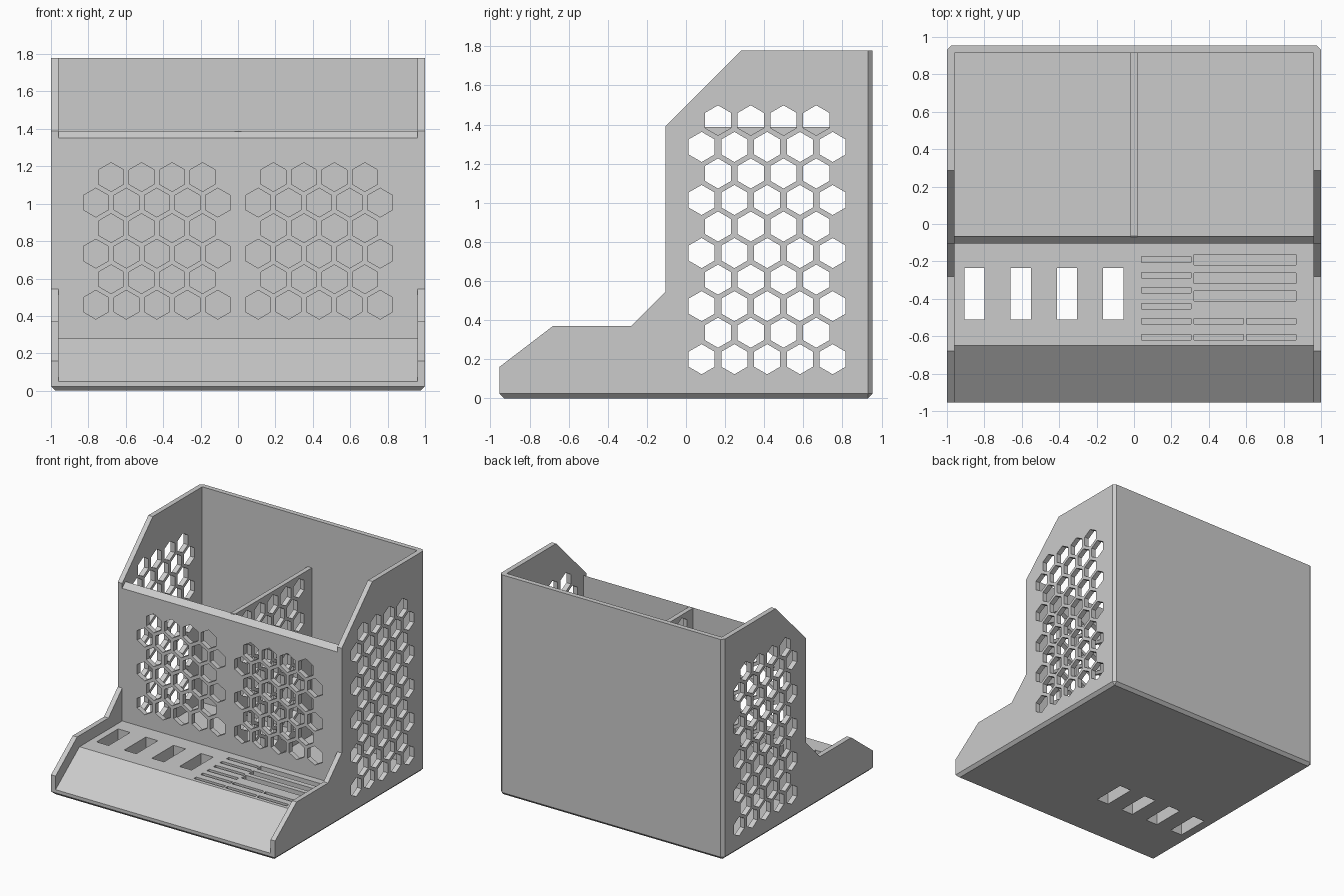
import bpy, bmesh, math

if "Cube" in bpy.data.objects:
    bpy.data.objects.remove(bpy.data.objects["Cube"], do_unlink=True)

grey = bpy.data.materials.new("light_grey_plastic")
grey.use_nodes = True
grey.diffuse_color = (0.6, 0.6, 0.6, 1)
grey.node_tree.nodes["Principled BSDF"].inputs["Base Color"].default_value = (0.6, 0.6, 0.6, 1)

OUT, WALL, DEPTH, TOP = 1.0, 0.04, 0.955, 1.78
INNER = OUT - WALL
PANEL_FRONT, PANEL_BACK, PANEL_TOP = -0.105, -0.065, 1.39
FLOOR = 0.04
HEX_R = 0.077


def add_prism(bm, pts, axis, lo, hi, rim=None):
    """Extrude an outline along an axis; rim keeps only a thin border."""
    place = {"x": lambda p: (lo, p[0], p[1]),
             "y": lambda p: (p[0], lo, p[1]),
             "z": lambda p: (p[0], p[1], lo)}[axis]
    face = bm.faces.new([bm.verts.new(place(p)) for p in pts])
    faces = [face]
    if rim:
        faces = bmesh.ops.inset_region(bm, faces=[face], thickness=rim)["faces"]
        bmesh.ops.delete(bm, geom=[face], context="FACES")
    grown = bmesh.ops.extrude_face_region(bm, geom=faces, use_keep_orig=True)["geom"]
    shift = ["xyz".index(axis) == i for i in range(3)]
    bmesh.ops.translate(bm, vec=[s * (hi - lo) for s in shift],
                        verts=[g for g in grown if isinstance(g, bmesh.types.BMVert)])


def rect(a0, a1, b0, b1):
    return [(a0, b0), (a1, b0), (a1, b1), (a0, b1)]


def finish(bm, name):
    bmesh.ops.recalc_face_normals(bm, faces=bm.faces)
    mesh = bpy.data.meshes.new(name)
    bm.to_mesh(mesh)
    bm.free()
    mesh.materials.append(grey)
    obj = bpy.data.objects.new(name, mesh)
    bpy.context.collection.objects.link(obj)
    return obj


def cut(obj, prisms):
    """Subtract a group of separate prisms from an object."""
    bm = bmesh.new()
    for p in prisms:
        add_prism(bm, *p)
    cutter = finish(bm, "cutter")
    cutter.hide_render = True
    mod = obj.modifiers.new("cut", "BOOLEAN")
    mod.operation, mod.solver, mod.object = "DIFFERENCE", "EXACT", cutter
    bpy.context.view_layer.objects.active = obj
    bpy.ops.object.modifier_apply(modifier=mod.name)
    bpy.data.objects.remove(cutter, do_unlink=True)


def honeycomb(a0, b0, step, rows, row_step, axis, lo, hi):
    """Alternating rows of five and four pointy-top hexagons."""
    out = []
    for r in range(rows):
        for c in range(5 - r % 2):
            a, b = a0 + step * (c + 0.5 * (r % 2)), b0 + row_step * r
            pts = [(a + HEX_R * math.sin(math.radians(60 * k)),
                    b + HEX_R * math.cos(math.radians(60 * k))) for k in range(6)]
            out.append((pts, axis, lo, hi))
    return out


# Outer body from the side outline, with chamfered base and rear corners
bm = bmesh.new()
add_prism(bm, [(-DEPTH, 0), (-DEPTH, 0.16), (-0.68, 0.37), (-0.28, 0.37),
               (PANEL_FRONT, 0.545), (PANEL_FRONT, PANEL_TOP), (0.285, TOP),
               (DEPTH, TOP), (DEPTH, 0)], "x", -OUT, OUT)
bmesh.ops.recalc_face_normals(bm, faces=bm.faces)
edges = []
for e in bm.edges:
    mid = (e.verts[0].co + e.verts[1].co) / 2
    rear_corner = mid.y > DEPTH - 0.01 and abs(mid.x) > OUT - 0.01
    if mid.z < 0.01 or rear_corner:
        edges.append(e)
bmesh.ops.bevel(bm, geom=edges, offset=0.024, segments=1, affect="EDGES")
body = finish(bm, "organizer_body")

# Storage bin, and the open space above the tray and front panel
cut(body, [(rect(PANEL_BACK, DEPTH - WALL, FLOOR, 2), "x", -INNER, INNER)])
cut(body, [([(-1.2, 0.05), (-DEPTH, 0.05), (-0.65, 0.28), (PANEL_FRONT, 0.28),
             (PANEL_FRONT, 1.35), (PANEL_BACK, PANEL_TOP), (0.1, PANEL_TOP),
             (0.1, 2), (-1.2, 2)], "x", -INNER, INNER)])

# Honeycomb vents through both sides and the front panel
side_comb = honeycomb(0.08, 0.2, 0.1675, 10, 0.1357, "x", -1.1, 1.1)
cut(body, side_comb)
front_comb = honeycomb(0.108, 0.46, 0.163, 6, 0.1365, "y", -0.2, 0)
mirrored = [([(-a, b) for a, b in p], ax, lo, hi) for p, ax, lo, hi in front_comb]
cut(body, front_comb + mirrored)

# Rectangular openings right through the tray
openings = [rect(x, x + 0.108, -0.51, -0.235) for x in (-0.906, -0.659, -0.412, -0.165)]
cut(body, [(p, "z", -0.1, 0.5) for p in openings])

# Blind tool slots: a narrow column, wide slots and two short rows
slots = [rect(0.04, 0.305, y - 0.015, y + 0.015)
         for y in (-0.19, -0.273, -0.355, -0.44, -0.52, -0.605)]
slots += [rect(0.32, 0.867, y - 0.028, y + 0.028) for y in (-0.19, -0.29, -0.385)]
slots += [rect(x, x + 0.265, y - 0.015, y + 0.015)
          for x in (0.32, 0.602) for y in (-0.52, -0.605)]
cut(body, [(p, "z", 0.08, 0.5) for p in slots])

# Thin outline groove on each outer side
groove = [(-0.872, 0.11), (-0.655, 0.283), (-0.247, 0.283), (-0.022, 0.508),
          (-0.022, 1.358), (0.317, 1.695), (0.845, 1.695), (0.845, 0.11)]
cut(body, [(groove, "x", s * (OUT - 0.01), s * (OUT + 0.05), 0.008) for s in (-1, 1)])

# Central divider, its vents lined up with the sides but without the top row
bm = bmesh.new()
add_prism(bm, rect(PANEL_BACK - 0.005, DEPTH - WALL + 0.005, FLOOR - 0.005, PANEL_TOP - 0.002),
          "x", -0.019, 0.019)
divider = finish(bm, "divider")
cut(divider, side_comb[:-4])
